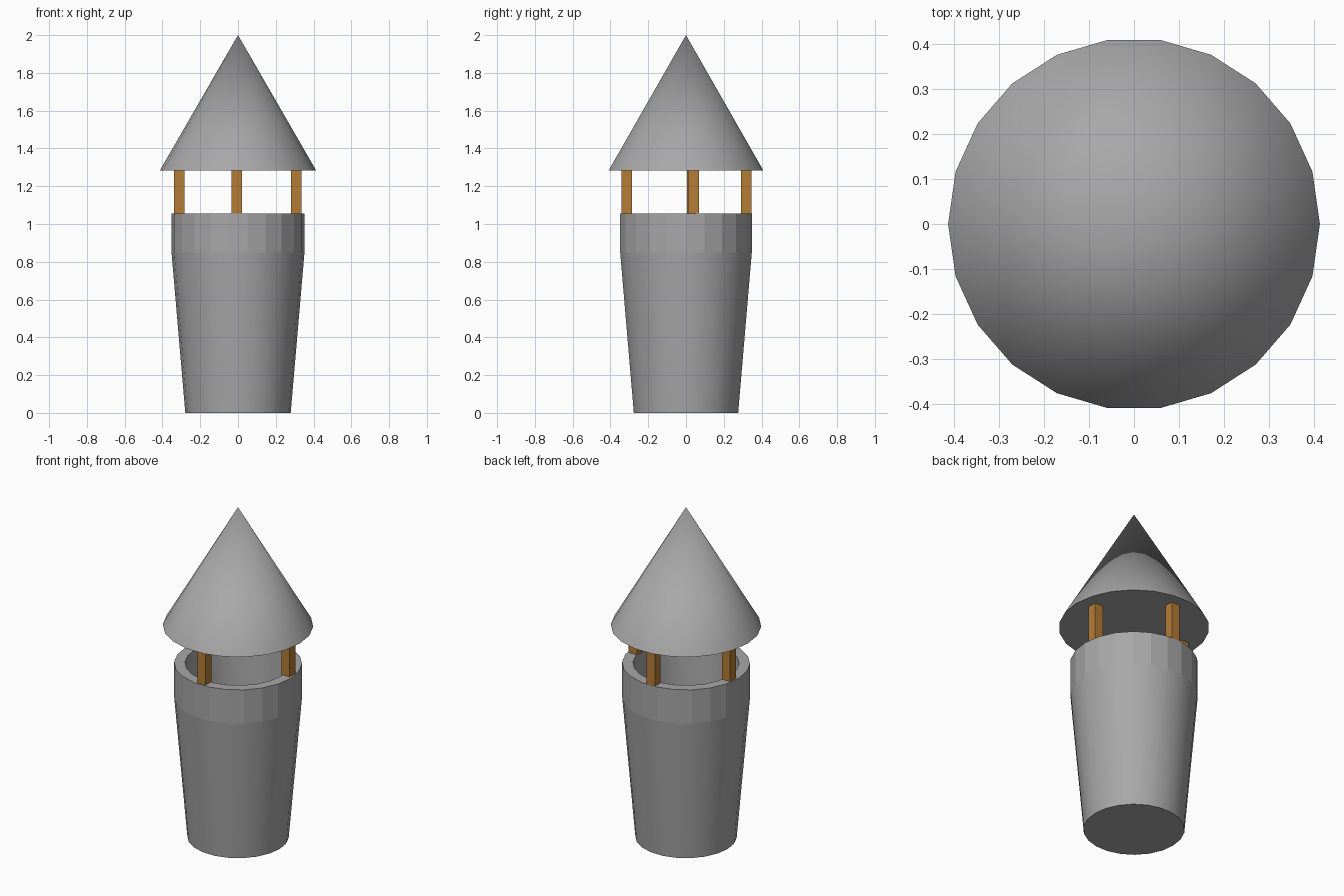
import bpy, bmesh, math

cube = bpy.data.objects.get("Cube")
if cube:
    bpy.data.objects.remove(cube)

SIDES = 22


def material(name, rgb):
    mat = bpy.data.materials.new(name)
    mat.use_nodes = True
    mat.diffuse_color = (*rgb, 1)
    mat.node_tree.nodes["Principled BSDF"].inputs["Base Color"].default_value = (*rgb, 1)
    return mat


def add_object(name, bm, mat):
    bmesh.ops.recalc_face_normals(bm, faces=bm.faces)
    mesh = bpy.data.meshes.new(name)
    bm.to_mesh(mesh)
    bm.free()
    mesh.materials.append(mat)
    obj = bpy.data.objects.new(name, mesh)
    bpy.context.collection.objects.link(obj)
    return obj


def revolve(name, profile, mat):
    """Turn a (radius, height) profile around z; radius 0 closes to a point."""
    bm = bmesh.new()
    rings = []
    for r, z in profile:
        count = SIDES if r else 1
        angles = [math.tau * i / SIDES for i in range(count)]
        rings.append([bm.verts.new((r * math.cos(a), r * math.sin(a), z)) for a in angles])
    for low, high in zip(rings, rings[1:]):
        for i in range(SIDES):
            j = (i + 1) % SIDES
            corners = [low[i % len(low)], low[j % len(low)],
                       high[j % len(high)], high[i % len(high)]]
            bm.faces.new(list(dict.fromkeys(corners)))
    # Close open ends with flat caps
    for ring in (rings[0], rings[-1]):
        if len(ring) > 1:
            bm.faces.new(ring)
    obj = add_object(name, bm, mat)
    bpy.ops.object.select_all(action="DESELECT")
    obj.select_set(True)
    bpy.context.view_layer.objects.active = obj
    bpy.ops.object.shade_smooth_by_angle(angle=math.radians(30))
    return obj


stone = material("grey stone", (0.39, 0.39, 0.39))
wood = material("brown wood", (0.45, 0.20, 0.035))

# Hollow tower: flared wall, upright parapet, rim and inner well
tower = revolve("tower", [(0.279, 0), (0.352, 0.85), (0.352, 1.055),
                          (0.292, 1.055), (0.25, 0.4)], stone)
# The parapet band keeps flat facets
for face in tower.data.polygons:
    if face.center.z > 0.86 and abs(face.normal.z) < 0.01:
        face.use_smooth = False

# Conical roof
revolve("roof", [(0.414, 1.283), (0, 2)], stone)

# Four posts carrying the roof
posts = {"front_post": (-0.007, -0.313), "back_post": (-0.007, 0.32),
         "left_post": (0.309, 0.041), "right_post": (-0.312, 0.034)}
for name, (x, y) in posts.items():
    bm = bmesh.new()
    bmesh.ops.create_cube(bm, size=1)
    bmesh.ops.scale(bm, vec=(0.055, 0.055, 0.235), verts=bm.verts)
    post = add_object(name, bm, wood)
    post.location = (x, y, 1.167)
